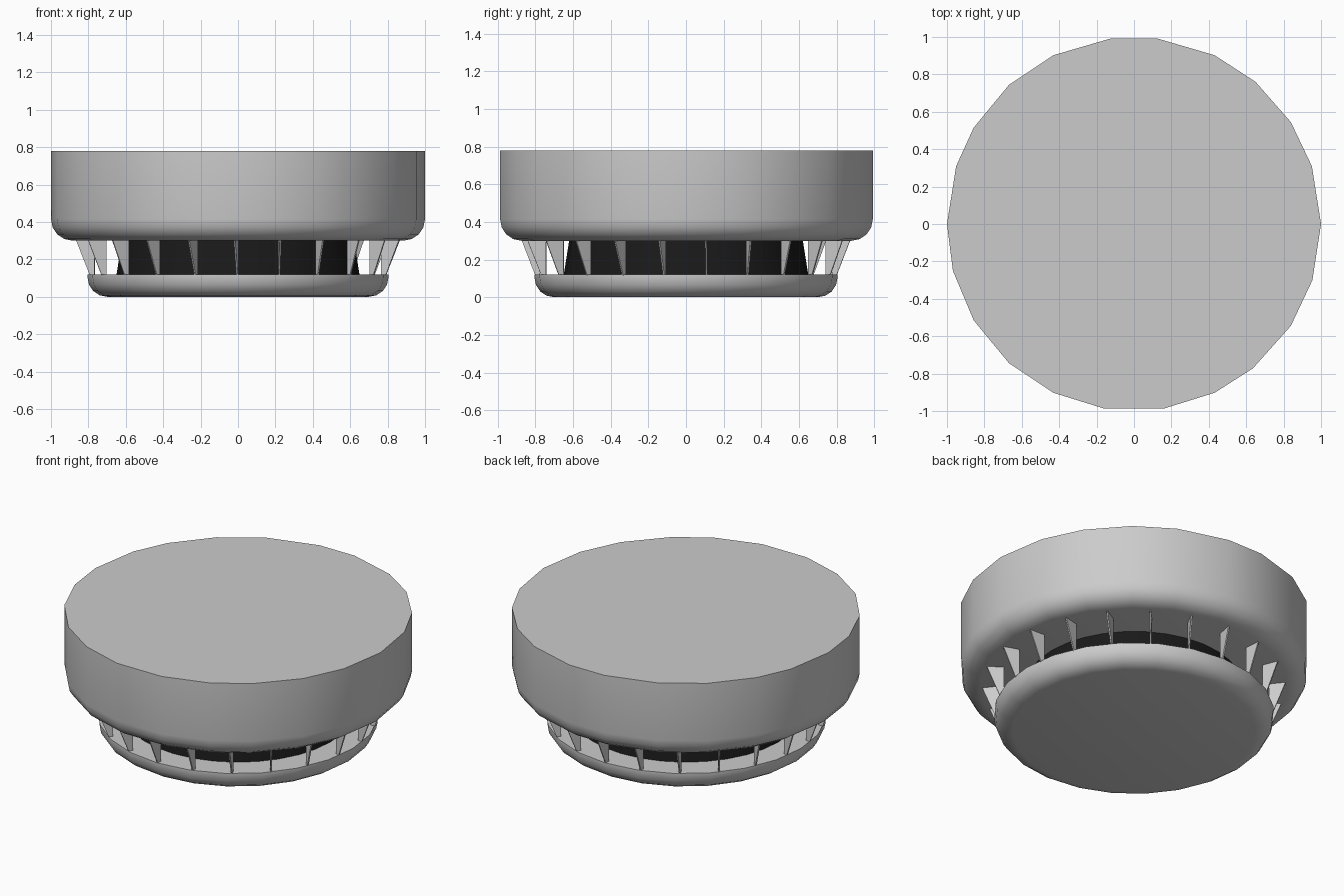
import bpy, bmesh
from math import sin, cos, pi, radians
from mathutils import Vector

if "Cube" in bpy.data.objects:
    bpy.data.objects.remove(bpy.data.objects["Cube"])


def make_object(name, bm, smooth_angle=None):
    bmesh.ops.recalc_face_normals(bm, faces=bm.faces)
    mesh = bpy.data.meshes.new(name)
    bm.to_mesh(mesh)
    bm.free()
    ob = bpy.data.objects.new(name, mesh)
    bpy.context.collection.objects.link(ob)
    if smooth_angle:
        bpy.ops.object.select_all(action='DESELECT')
        ob.select_set(True)
        bpy.context.view_layer.objects.active = ob
        bpy.ops.object.shade_smooth_by_angle(angle=radians(smooth_angle))
    return ob


def lathe(name, profile, angles):
    """Turn (radius, z) points around z, closed by flat caps."""
    bm = bmesh.new()
    rings = [[bm.verts.new((r * cos(radians(a)), r * sin(radians(a)), z))
              for a in angles] for r, z in profile]
    n = len(angles)
    for lo, hi in zip(rings, rings[1:]):
        for i in range(n):
            j = (i + 1) % n
            bm.faces.new((lo[i], lo[j], hi[j], hi[i]))
    bm.faces.new(rings[0])
    bm.faces.new(rings[-1])
    return make_object(name, bm, 40)


def rounded_profile(radius, bottom, top, fillet, steps):
    """Side profile with a rounded bottom edge and a sharp top edge."""
    pts = []
    for i in range(steps + 1):
        t = pi / 2 * i / steps
        pts.append((radius - fillet + fillet * sin(t),
                    bottom + fillet - fillet * cos(t)))
    return pts + [(radius, top)]


# Mounting body with its slightly uneven low-poly outline
outline = [0, 18, 33, 49.5, 64.5, 83, 97, 115.5, 132, 149, 162, 180,
           194.5, 211, 228, 244.5, 261, 279, 295.5, 309.5, 327, 342.5]
lathe("upper_body", rounded_profile(1.0, 0.30, 0.78, 0.115, 4), outline)

# Lower cover disc
lathe("lower_cover", rounded_profile(0.805, 0.0, 0.12, 0.105, 4),
      [i * 15 for i in range(24)])

# Dark sensor chamber
core = lathe("sensor_chamber", [(0.65, 0.115), (0.62, 0.305)],
             [i * 11.25 for i in range(32)])
black = bpy.data.materials.new("black")
black.diffuse_color = (0.01, 0.01, 0.01, 1)
black.use_nodes = True
black.node_tree.nodes["Principled BSDF"].inputs["Base Color"].default_value = black.diffuse_color
core.data.materials.append(black)

# Ring of thin tapered vanes, each twisted a little from radial
FINS, TWIST, HALF = 22, radians(11), 0.004
bm = bmesh.new()
for k in range(FINS):
    a = -pi / 2 + 2 * pi * k / FINS
    radial = Vector((cos(a), sin(a), 0))
    along = Vector((cos(a - TWIST), sin(a - TWIST), 0))
    side = Vector((-along.y, along.x, 0)) * HALF
    corners = []
    for r, length, z in ((0.80, 0.025, 0.115), (0.875, 0.10, 0.305)):
        inner = radial * (r - length) + Vector((0, 0, z))
        corners += [inner, inner + along * length]
    order = [corners[0], corners[1], corners[3], corners[2]]
    left = [bm.verts.new(p + side) for p in order]
    right = [bm.verts.new(p - side) for p in order]
    bm.faces.new(left)
    bm.faces.new(right[::-1])
    for i in range(4):
        j = (i + 1) % 4
        bm.faces.new((left[i], right[i], right[j], left[j]))
make_object("vent_vanes", bm)
